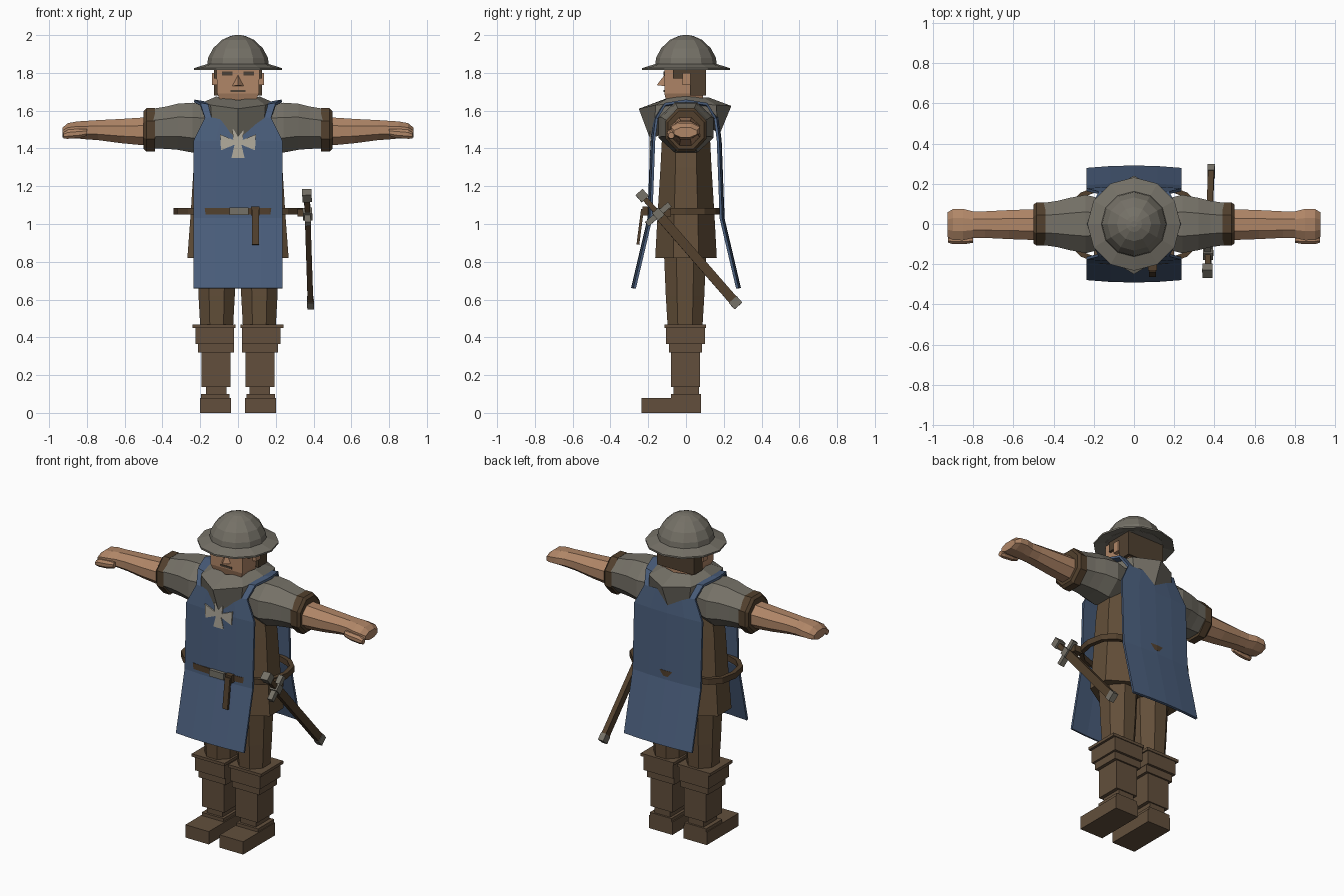
import bpy, bmesh, math
from mathutils import Vector, Euler

if "Cube" in bpy.data.objects:
    bpy.data.objects.remove(bpy.data.objects["Cube"])


def material(name, srgb):
    col = [(c / 255 / 12.92) if c < 11 else ((c / 255 + 0.055) / 1.055) ** 2.4 for c in srgb] + [1]
    m = bpy.data.materials.new(name)
    m.use_nodes = True
    m.diffuse_color = col
    m.node_tree.nodes["Principled BSDF"].inputs["Base Color"].default_value = col
    return m


SKIN = material("skin", (176, 134, 103))
STEEL = material("grey_steel", (117, 113, 103))
CLOTH = material("blue_cloth", (74, 94, 124))
LEATHER = material("brown_leather", (98, 79, 60))
TUNIC = material("tunic_brown", (99, 79, 57))
STRAP = material("dark_strap", (82, 64, 45))
HAIR = material("dark_hair", (80, 64, 48))
DARK = material("face_dark", (78, 66, 54))
PALE = material("pale_badge", (178, 172, 158))


def finish(name, bm, mat):
    bmesh.ops.recalc_face_normals(bm, faces=bm.faces[:])
    me = bpy.data.meshes.new(name)
    bm.to_mesh(me)
    bm.free()
    me.materials.append(mat)
    ob = bpy.data.objects.new(name, me)
    bpy.context.collection.objects.link(ob)
    return ob


def box(name, lo, hi, mat, rot=None):
    """Box between two corners, optionally turned about its centre."""
    lo, hi = Vector(lo), Vector(hi)
    bm = bmesh.new()
    bmesh.ops.create_cube(bm, size=1)
    for v in bm.verts:
        p = Vector(a * b for a, b in zip(v.co, hi - lo))
        if rot:
            p.rotate(rot)
        v.co = p + (lo + hi) / 2
    return finish(name, bm, mat)


def loft(name, rings, mat, caps=True, wrap=False):
    """Skin a sequence of closed rings."""
    bm = bmesh.new()
    vs = [[bm.verts.new(p) for p in r] for r in rings]
    n = len(vs[0])
    pairs = list(zip(vs, vs[1:])) + ([(vs[-1], vs[0])] if wrap else [])
    for a, b in pairs:
        for i in range(n):
            j = (i + 1) % n
            bm.faces.new((a[i], a[j], b[j], b[i]))
    if caps and not wrap:
        bm.faces.new(vs[0])
        bm.faces.new(vs[-1])
    return finish(name, bm, mat)


def circle(n, turn=0.5):
    """Unit polygon whose flat sides touch the unit square when half-turned."""
    k = 1 / math.cos(math.pi / n) if turn else 1
    return [(k * math.cos((i + turn) * math.tau / n), k * math.sin((i + turn) * math.tau / n)) for i in range(n)]


def flat_ring(z, rx, ry, cx=0, cy=0, n=8, turn=0.5):
    return [(cx + rx * a, cy + ry * b, z) for a, b in circle(n, turn)]


def arm_ring(x, z, hy, hz, s, cy=0):
    return [(s * x, cy + hy * a, z + hz * b) for a, b in circle(8)]


# Helmet: faceted dome and sloping brim
dome = [(1.83, .165), (1.88, .158), (1.93, .132), (1.975, .085), (1.995, .04), (2.0, .015)]
loft("helmet_dome", [flat_ring(z, r, r, n=12, turn=0) for z, r in dome], STEEL)
brim = [(1.835, .15), (1.815, .232), (1.825, .232), (1.848, .16)]
loft("helmet_brim", [flat_ring(z, r, r, n=12, turn=0) for z, r in brim], STEEL)

# Head, hair and face
loft("head", [[(a * w, b, z) for a, b in ((-1, -.115 + d), (1, -.115 + d), (1, .09), (-1, .09))]
              for z, w, d in ((1.64, .09, .015), (1.69, .11, 0), (1.84, .115, 0))], SKIN)
box("neck", (-.075, -.06, 1.5), (.075, .07, 1.67), SKIN)
box("hair_back", (-.128, .02, 1.68), (.128, .105, 1.84), HAIR)
for s, side in ((1, "left"), (-1, "right")):
    box("sideburn_" + side, (s * .10, -.07, 1.77), (s * .128, .03, 1.84), HAIR)
    box("ear_" + side, (s * .10, -.018, 1.735), (s * .138, .025, 1.80), SKIN)
    box("eye_" + side, (s * .03, -.119, 1.785), (s * .085, -.112, 1.808), DARK)
box("mouth", (-.04, -.119, 1.698), (.04, -.112, 1.71), DARK)
bm = bmesh.new()
root, left, right, tip = [bm.verts.new(p) for p in
                          ((0, -.113, 1.79), (.032, -.113, 1.73), (-.032, -.113, 1.73), (0, -.155, 1.735))]
for f in ((root, left, tip), (root, tip, right), (left, right, tip), (root, right, left)):
    bm.faces.new(f)
finish("nose", bm, SKIN)

# Hood mantle draped around the neck, pointed front and back
def mantle(side, diag, front, back):
    """Ring of eight points; each argument is (x, y, z) for one direction."""
    (sx, _, sz), (dx, dy, dz) = side, diag
    return [(sx, 0, sz), (dx, dy, dz), (0, back[1], back[2]), (-dx, dy, dz),
            (-sx, 0, sz), (-dx, -dy, dz), (0, front[1], front[2]), (dx, -dy, dz)]


loft("hood_mantle", [
    mantle((.09, 0, 1.64), (.07, .07, 1.64), (0, -.10, 1.63), (0, .10, 1.64)),
    mantle((.115, 0, 1.675), (.09, .09, 1.67), (0, -.12, 1.655), (0, .12, 1.67)),
    mantle((.195, 0, 1.64), (.145, .16, 1.63), (0, -.25, 1.61), (0, .24, 1.625)),
    mantle((.20, 0, 1.59), (.14, .165, 1.56), (0, -.19, 1.45), (0, .18, 1.48)),
    mantle((.16, 0, 1.59), (.11, .13, 1.56), (0, -.14, 1.47), (0, .14, 1.5))], STEEL)

# Tunic body
body = [(.82, .268, .163), (1.06, .25, .15), (1.3, .235, .135), (1.5, .21, .125), (1.6, .15, .1)]
loft("tunic", [flat_ring(z, x, y) for z, x, y in body], TUNIC)

# Tabard: one strip of cloth from front hem over the shoulders to back hem
half = [(-.272, .66, .235, 0), (-.185, 1.03, .235, 0), (-.17, 1.44, .235, 0),
        (-.155, 1.56, .175, 0), (-.11, 1.615, .2, .02)]
rows = half + [(0, 1.625, .232, .027)] + [(-y, z, w, e) for y, z, w, e in reversed(half)]
bm = bmesh.new()
grid = []
for y, z, w, lift in rows:
    bulge = math.copysign(.012, y) if y else 0
    grid.append([bm.verts.new((w * t, y + bulge * (1 - t * t), z + lift * t * t)) for t in (-1, -.5, 0, .5, 1)])
for a, b in zip(grid, grid[1:]):
    for i in range(4):
        bm.faces.new((a[i], a[i + 1], b[i + 1], b[i]))
tabard = finish("tabard", bm, CLOTH)
thick = tabard.modifiers.new("thickness", "SOLIDIFY")
thick.thickness = .014
thick.offset = 0

# Flared badge on the chest
bm = bmesh.new()
outline = [(.095, 1.475), (.025, 1.445), (.03, 1.5), (-.03, 1.5), (-.025, 1.445), (-.095, 1.475),
           (-.09, 1.39), (-.018, 1.42), (-.035, 1.35), (.035, 1.35), (.018, 1.42), (.09, 1.39)]
face = bm.faces.new([bm.verts.new((x, -.194, z)) for x, z in outline])
out = bmesh.ops.extrude_face_region(bm, geom=[face])
bmesh.ops.translate(bm, vec=(0, .008, 0), verts=[v for v in out["geom"] if isinstance(v, bmesh.types.BMVert)])
finish("chest_badge", bm, PALE)

# Belt: rounded-rectangle band with buckle and hanging end
def belt_ring(z, rx, ry):
    pts = []
    for i in range(16):
        c, s = math.cos(i * math.tau / 16), math.sin(i * math.tau / 16)
        pts.append((rx * math.copysign(abs(c) ** .75, c), ry * math.copysign(abs(s) ** .75, s) - .003, z))
    return pts


loft("belt", [belt_ring(1.05, .342, .207), belt_ring(1.086, .342, .207),
              belt_ring(1.086, .315, .183), belt_ring(1.05, .315, .183)], STRAP, wrap=True)
box("belt_buckle", (-.045, -.222, 1.047), (.055, -.2, 1.088), STEEL)
box("belt_loop", (.07, -.23, 1.045), (.115, -.2, 1.092), STRAP)
box("belt_end", (.075, -.25, .89), (.11, -.235, 1.08), STRAP, Euler((-.13, 0, 0)))

# Sword hanging at the left hip, laid out along its own axis
turn = Euler((.717, -.033, 0))
axis = Vector((0, 0, -1))
axis.rotate(turn)


def sword_part(name, start, end, width, depth, mat):
    c = Vector((.365, -.232, 1.15)) + axis * (start + end) / 2
    h = Vector((width, depth, end - start)) / 2
    return box(name, c - h, c + h, mat, turn)


sword_part("sword_pommel", -.025, .025, .05, .05, STEEL)
sword_part("sword_grip", .02, .13, .028, .028, STRAP)
sword_part("sword_guard", .115, .145, .032, .16, STEEL)
sword_part("sword_guard_block", .105, .155, .05, .045, STEEL)
sword_part("scabbard", .15, .735, .03, .05, STRAP)
sword_part("scabbard_tip", .73, .775, .036, .055, STEEL)
box("scabbard_hanger", (.315, -.12, 1.04), (.37, -.08, 1.08), STRAP)

# Arms and legs, one of each per side
for s, side in ((1, "left"), (-1, "right")):
    sleeve = [(.14, 1.51, .12, .115), (.24, 1.51, .145, .132), (.32, 1.515, .13, .122),
              (.38, 1.51, .115, .112), (.45, 1.505, .105, .105)]
    loft("sleeve_" + side, [arm_ring(*r, s) for r in sleeve], STEEL)
    cuff = [(.44, 1.498, .108, .115), (.485, 1.498, .108, .115), (.5, 1.498, .095, .1), (.5, 1.498, .07, .07)]
    loft("cuff_" + side, [arm_ring(*r, s) for r in cuff], STRAP)
    arm = [(.48, 1.49, .077, .075), (.62, 1.492, .072, .064), (.74, 1.497, .066, .053), (.8, 1.497, .066, .049),
           (.85, 1.498, .078, .045), (.9, 1.494, .077, .04), (.928, 1.485, .06, .026)]
    loft("forearm_" + side, [arm_ring(*r, s, -.003) for r in arm], SKIN)
    thumb = [(.8, 1.485, .015, .018), (.84, 1.48, .022, .024), (.9, 1.475, .022, .024), (.925, 1.468, .014, .016)]
    loft("thumb_" + side, [arm_ring(*r, s, -.078) for r in thumb], SKIN)

    leg = [(.42, .085, .09), (.62, .096, .102), (.86, .105, .112)]
    loft("trouser_" + side, [flat_ring(z, x, y, s * .113, -.005) for z, x, y in leg], TUNIC)
    boot = {"rim": (.013, .24, -.115, .105, .45, .468), "top": (.02, .225, -.105, .1, .365, .455),
            "fold": (.022, .212, -.09, .085, .32, .37), "shaft": (.04, .192, -.08, .075, .138, .33),
            "ankle": (.062, .17, -.065, .068, .08, .145), "heel": (.045, .195, -.08, .08, .06, .1),
            "foot": (.038, .2, -.235, .08, 0, .08)}
    for part, (x0, x1, y0, y1, z0, z1) in boot.items():
        box("boot_%s_%s" % (part, side), (s * x0, y0, z0), (s * x1, y1, z1), LEATHER)
